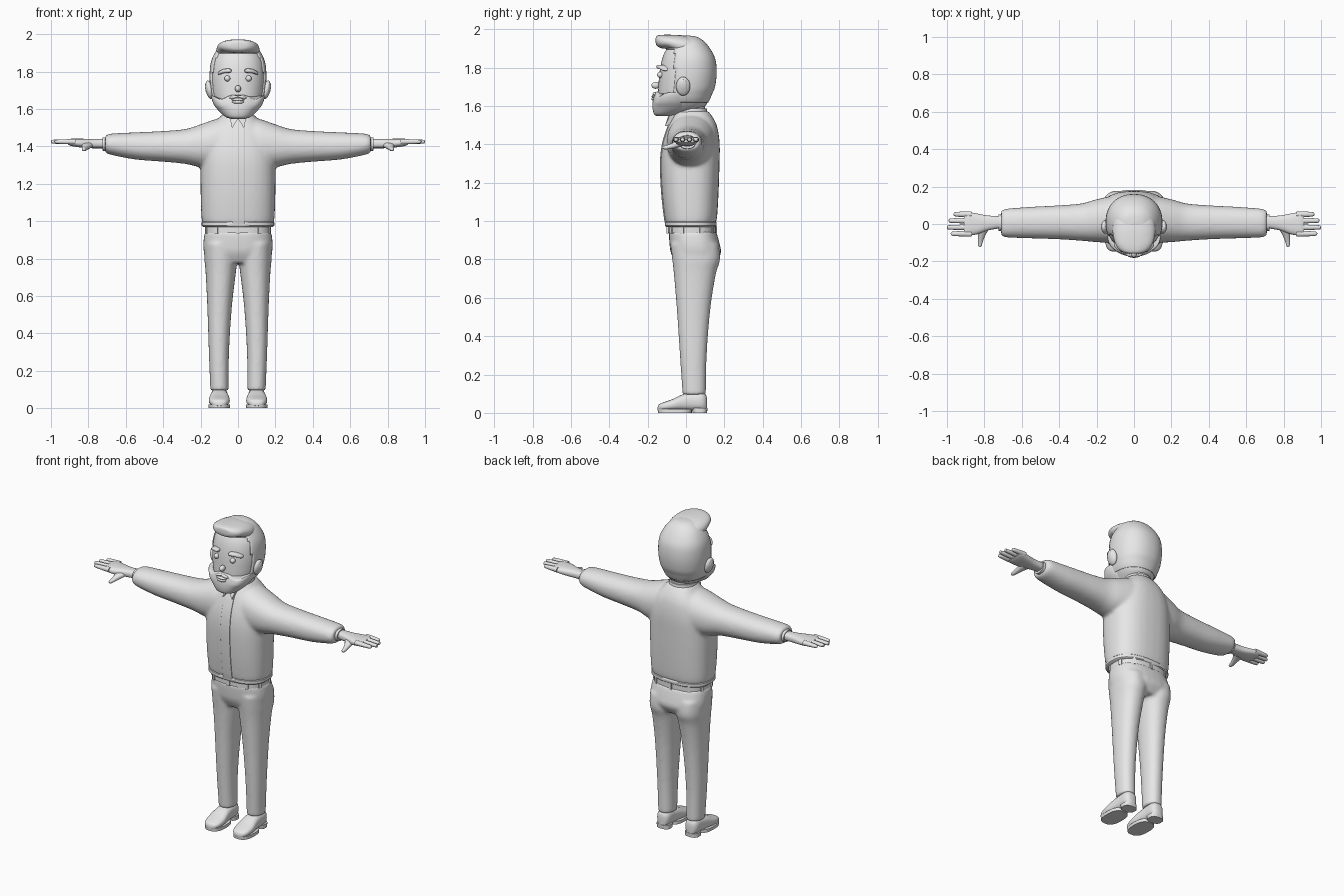
import bpy, bmesh, math
from mathutils import Matrix, Vector

if "Cube" in bpy.data.objects:
    bpy.data.objects.remove(bpy.data.objects["Cube"])

grey = bpy.data.materials.new("plain grey")
grey.diffuse_color = (0.8, 0.8, 0.8, 1)
grey.use_nodes = True
grey.node_tree.nodes["Principled BSDF"].inputs["Base Color"].default_value = grey.diffuse_color


def smooth_rows(rows, steps):
    """Catmull-Rom interpolation through the section rows."""
    if steps < 2:
        return rows
    out = []
    for i in range(len(rows) - 1):
        p = [rows[max(i - 1, 0)], rows[i], rows[i + 1], rows[min(i + 2, len(rows) - 1)]]
        for s in range(steps):
            t = s / steps
            out.append([0.5 * (2 * b + (c - a) * t + (2 * a - 5 * b + 4 * c - d) * t * t
                               + (3 * b - a - 3 * c + d) * t ** 3) for a, b, c, d in zip(*p)])
    return out + [rows[-1]]


def loft(bm, axis, rows, n=32, p=2.2, steps=4, sides=(1,)):
    """Rows are (position on axis, a0, a1, b0, b1); sections are superellipses."""
    for side in sides:
        rings = []
        for t, a0, a1, b0, b1 in smooth_rows(rows, steps):
            ring = []
            for k in range(n):
                c, s = math.cos(2 * math.pi * k / n), math.sin(2 * math.pi * k / n)
                a = (a0 + a1) / 2 + (a1 - a0) / 2 * math.copysign(abs(c) ** (2 / p), c)
                b = (b0 + b1) / 2 + (b1 - b0) / 2 * math.copysign(abs(s) ** (2 / p), s)
                x, y, z = {'x': (t, a, b), 'y': (a, t, b), 'z': (a, b, t)}[axis]
                ring.append(bm.verts.new((x * side, y, z)))
            rings.append(ring)
        for r, q in zip(rings, rings[1:]):
            for k in range(n):
                j = (k + 1) % n
                bm.faces.new((r[k], r[j], q[j], q[k]))
        bm.faces.new(rings[0])
        bm.faces.new(rings[-1])


def ball(bm, centre, radii, tilt=0.0, sides=(1,)):
    for side in sides:
        m = (Matrix.Translation((centre[0] * side, centre[1], centre[2]))
             @ Matrix.Rotation(tilt * side, 4, 'Y') @ Matrix.Diagonal((*radii, 1)))
        bmesh.ops.create_uvsphere(bm, u_segments=20, v_segments=12, radius=1, matrix=m)


def finish(name, bm, voxel=0):
    bmesh.ops.recalc_face_normals(bm, faces=bm.faces[:])
    me = bpy.data.meshes.new(name)
    bm.to_mesh(me)
    bm.free()
    me.materials.append(grey)
    ob = bpy.data.objects.new(name, me)
    bpy.context.collection.objects.link(ob)
    bpy.ops.object.select_all(action='DESELECT')
    ob.select_set(True)
    bpy.context.view_layer.objects.active = ob
    bpy.ops.object.shade_smooth_by_angle(angle=math.radians(45))
    if voxel:  # fuse overlapping volumes and soften the joins
        r = ob.modifiers.new("fuse", 'REMESH')
        r.mode, r.voxel_size, r.use_smooth_shade = 'VOXEL', voxel, True
        s = ob.modifiers.new("soften", 'SMOOTH')
        s.factor, s.iterations = 0.5, 8
    return ob


BOTH = (1, -1)

# Jacket body and sleeves
bm = bmesh.new()
torso = [(.985, .19, -.105, .155), (1.03, .196, -.113, .163), (1.15, .2, -.126, .17),
         (1.3, .2, -.132, .175), (1.4, .19, -.122, .176), (1.48, .16, -.098, .166),
         (1.53, .12, -.075, .147), (1.575, .08, -.048, .115)]
loft(bm, 'z', [(z, -w, w, f, b) for z, w, f, b in torso], p=2.5)
loft(bm, 'x', [(0, -.08, .13, 1.3, 1.55), (.1, -.1, .15, 1.28, 1.55), (.2, -.097, .132, 1.288, 1.518),
               (.28, -.09, .11, 1.306, 1.493), (.4, -.082, .1, 1.318, 1.482),
               (.55, -.077, .092, 1.33, 1.475), (.68, -.072, .082, 1.355, 1.468),
               (.71, -.062, .072, 1.368, 1.458)], sides=BOTH)
finish("jacket", bm, .01)

# Jacket hem band
bm = bmesh.new()
loft(bm, 'z', [(.97, -.188, .188, -.103, .154), (.976, -.194, .194, -.109, .16),
               (.994, -.194, .194, -.109, .16), (1.0, -.188, .188, -.103, .154)], n=48, p=2.5, steps=1)
finish("jacket_hem", bm)

# Front placket following the chest
bm = bmesh.new()
loft(bm, 'z', [(z, -.03, .035, f - .004, f + .02) for z, w, f, b in torso[:-1]], n=24, p=9)
finish("placket", bm)

# Neck, collar and collar points
bm = bmesh.new()
loft(bm, 'z', [(1.5, -.07, .07, -.05, .1), (1.64, -.07, .07, -.04, .1)], steps=1)
finish("neck", bm)
bm = bmesh.new()
loft(bm, 'z', [(1.5, -.09, .09, -.085, .115), (1.55, -.084, .084, -.066, .115),
               (1.588, -.078, .078, -.055, .108), (1.588, -.07, .07, -.047, .1)], steps=1)
for side in BOTH:
    pts = [(.002, -.082, 1.545), (.045, -.068, 1.56), (.032, -.098, 1.497)]
    top = [bm.verts.new((x * side, y - .012, z)) for x, y, z in pts]
    low = [bm.verts.new((x * side, y + .012, z)) for x, y, z in pts]
    bm.faces.new(top)
    bm.faces.new(low)
    for k in range(3):
        bm.faces.new((top[k], top[k - 1], low[k - 1], low[k]))
finish("shirt_collar", bm)

# Sleeve cuffs
bm = bmesh.new()
loft(bm, 'x', [(.69, -.038, .052, 1.374, 1.45), (.725, -.036, .05, 1.377, 1.447)], n=20, steps=1, sides=BOTH)
finish("sleeve_cuffs", bm)

# Hands: palm, four fingers, thumb
bm = bmesh.new()
loft(bm, 'x', [(.71, -.022, .042, 1.39, 1.44), (.78, -.034, .045, 1.39, 1.44),
               (.84, -.055, .056, 1.394, 1.441), (.89, -.062, .064, 1.402, 1.441),
               (.91, -.056, .058, 1.41, 1.436)], n=24, p=2.6, sides=BOTH)
for y, tip in ((.052, .965), (.018, .992), (-.018, 1.0), (-.052, .98)):
    loft(bm, 'x', [(x, y - r, y + r, 1.425 - .9 * r, 1.425 + .9 * r) for x, r in
                   ((.87, .016), (.92, .0145), (tip - .012, .0115), (tip - .003, .008), (tip, .002))],
         n=12, steps=2, sides=BOTH)
loft(bm, 'y', [(-.122, .822, .826, 1.383, 1.387), (-.118, .815, .832, 1.376, 1.392),
               (-.1, .81, .835, 1.374, 1.396), (-.06, .795, .835, 1.38, 1.412),
               (-.02, .77, .84, 1.39, 1.43)], n=12, steps=2, sides=BOTH)
finish("hands", bm)

# Trousers: hips fused with two legs
bm = bmesh.new()
loft(bm, 'z', [(.775, -.165, .165, -.05, .15), (.83, -.182, .182, -.078, .182),
               (.88, -.186, .186, -.086, .176), (.945, -.178, .178, -.09, .158)], p=2.5)
loft(bm, 'z', [(.095, .05, .148, -.018, .104), (.3, .048, .156, -.032, .108),
               (.54, .033, .164, -.048, .127), (.72, .012, .173, -.063, .155),
               (.8, .004, .18, -.072, .178), (.88, .01, .18, -.08, .17)], sides=BOTH)
finish("trousers", bm, .009)

# Belt with loops
bm = bmesh.new()
loft(bm, 'z', [(.938, -.175, .175, -.095, .156), (.975, -.175, .175, -.095, .156)], n=48, p=2.5, steps=1)
for k in range(10):
    a = 2 * math.pi * (k + .5) / 10
    c, s = math.cos(a), math.sin(a)
    x, y = (math.copysign(abs(c) ** .8, c) * .175, .0305 + math.copysign(abs(s) ** .8, s) * .1255)
    m = Matrix.Translation((x, y, .955)) @ Matrix.Rotation(math.atan2(s * .175, c * .125), 4, 'Z')
    bmesh.ops.create_cube(bm, size=1, matrix=m @ Matrix.Diagonal((.012, .018, .04, 1)))
finish("belt", bm)

# Shoes, soles and heels
bm = bmesh.new()
loft(bm, 'y', [(y, .1 - w, .1 + w, .012, h) for y, w, h in
               ((-.148, .012, .03), (-.14, .034, .045), (-.115, .05, .056), (-.07, .056, .072),
                (-.02, .05, .095), (.03, .045, .106), (.08, .043, .108), (.103, .03, .095), (.11, .012, .07))],
     n=24, p=2.6, sides=BOTH)
finish("shoes", bm)
bm = bmesh.new()
loft(bm, 'z', [(0, .043, .157, -.146, .03), (.02, .043, .157, -.148, .03)], p=2.6, steps=1, sides=BOTH)
loft(bm, 'z', [(0, .055, .145, .035, .11), (.025, .055, .145, .03, .112)], p=2.6, steps=1, sides=BOTH)
finish("shoe_soles", bm)

# Head
head = [(1.56, .05, -.13, .0), (1.575, .075, -.14, .06), (1.6, .1, -.146, .1), (1.63, .121, -.147, .117),
        (1.66, .133, -.146, .13), (1.7, .142, -.144, .146), (1.77, .147, -.139, .155),
        (1.84, .142, -.126, .149), (1.89, .124, -.106, .127), (1.93, .092, -.076, .092),
        (1.955, .05, -.04, .055), (1.962, .008, 0, .016)]
bm = bmesh.new()
loft(bm, 'z', [(z, -w, w, f, b) for z, w, f, b in head], n=48)
finish("head", bm)

# Hair: thin cap behind the hairline, plus a swept front
bm = bmesh.new()
g = .005
loft(bm, 'z', [(z + g * (z > 1.9), -w - g, w + g, f - g, b + g) for z, w, f, b in head], n=64, steps=6)
gone = [f for f in bm.faces if f.calc_center_median().z < 1.62
        or (f.calc_center_median().y < -.06 and f.calc_center_median().z < 1.9)]
bmesh.ops.delete(bm, geom=gone, context='FACES')
cap = finish("hair_cap", bm)
cap.modifiers.new("thickness", 'SOLIDIFY').thickness = .008
bm = bmesh.new()
loft(bm, 'y', [(y, -w, w, lo, hi) for y, w, lo, hi in
               ((-.158, .02, 1.93, 1.955), (-.152, .055, 1.914, 1.966), (-.13, .085, 1.902, 1.971),
                (-.09, .105, 1.895, 1.972), (-.02, .115, 1.86, 1.969), (.05, .095, 1.86, 1.953),
                (.1, .04, 1.87, 1.92))], p=2.3)
finish("hair_front", bm)

# Beard: fuller jaw with a dipped cheek line
bm = bmesh.new()
loft(bm, 'z', [(z, -w, w, f, b) for z, w, f, b in
               ((1.547, .035, -.15, -.07), (1.557, .066, -.166, -.04), (1.585, .099, -.174, .02),
                (1.62, .126, -.174, .03), (1.65, .139, -.168, .03), (1.672, .142, -.16, .03),
                (1.676, .136, -.145, .025))], n=48)
for v in bm.verts:
    k = min(max((v.co.z - 1.6) / .07, 0), 1)
    v.co.z -= .024 * k * math.exp(-((abs(v.co.x) - .09) / .035) ** 2)
finish("beard", bm)

# Lips and moustache
bm = bmesh.new()
ball(bm, (0, -.168, 1.637), (.032, .013, .009))
ball(bm, (0, -.168, 1.65), (.036, .012, .008))
ball(bm, (.02, -.162, 1.664), (.026, .012, .008), .2, BOTH)
finish("mouth", bm)

# Eyes, nose, eyebrows, ears
bm = bmesh.new()
ball(bm, (.057, -.134, 1.763), (.016, .017, .016), 0, BOTH)
finish("eyes", bm)
bm = bmesh.new()
ball(bm, (0, -.158, 1.708), (.016, .022, .018))
finish("nose", bm)
bm = bmesh.new()
loft(bm, 'x', [(.036, -.15, -.12, 1.8, 1.81), (.042, -.154, -.11, 1.794, 1.815),
               (.075, -.146, -.1, 1.792, 1.814), (.1, -.126, -.08, 1.783, 1.802),
               (.107, -.115, -.08, 1.785, 1.795)], n=16, p=3, sides=BOTH)
finish("eyebrows", bm)
bm = bmesh.new()
ball(bm, (.153, -.015, 1.703), (.02, .037, .05), .2, BOTH)
ball(bm, (.167, -.015, 1.706), (.008, .022, .032), .2, BOTH)
finish("ears", bm)
